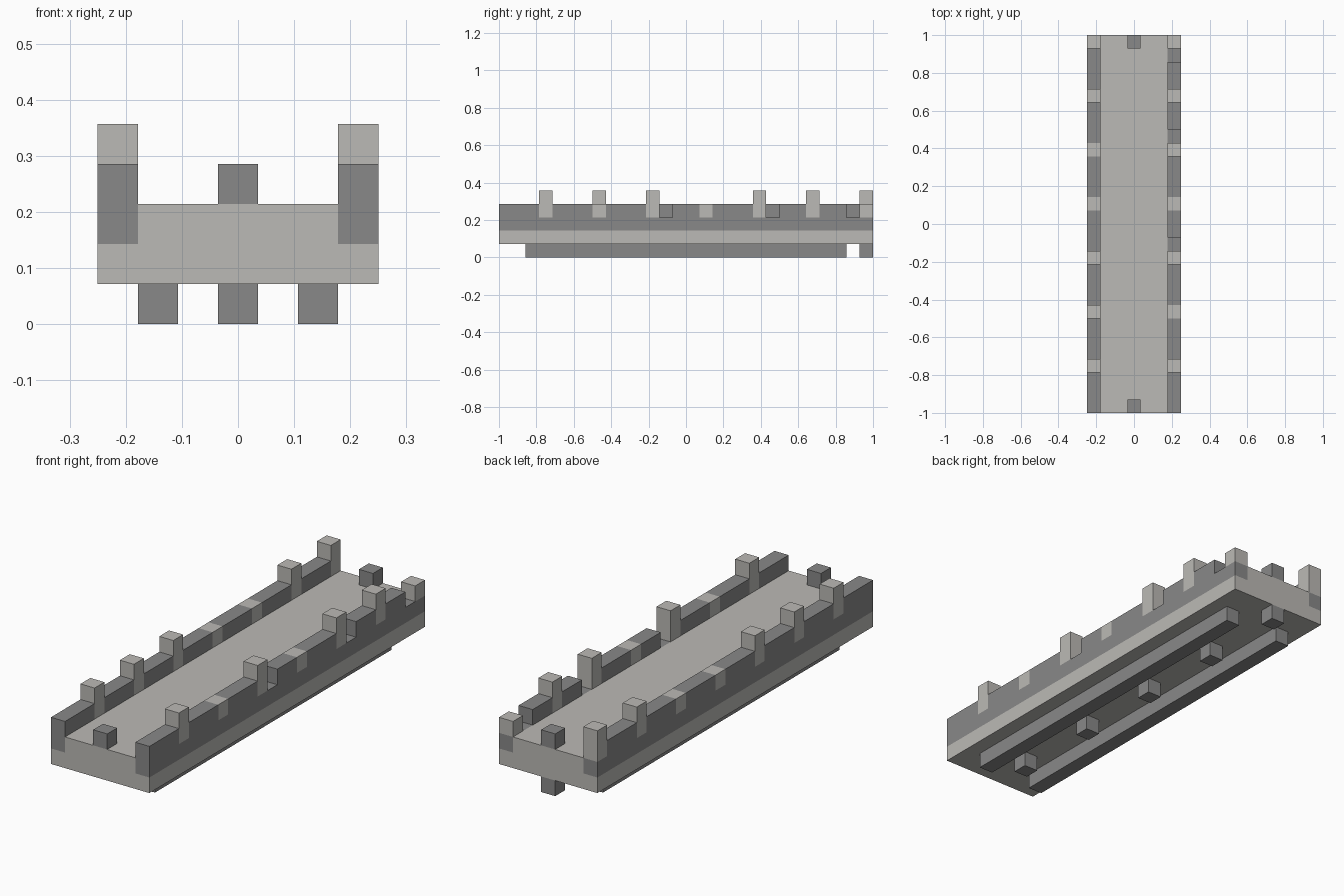
import bpy
import bmesh

U = 1 / 14            # one block
LENGTH, WIDTH = 28, 7  # size in blocks

cube = bpy.data.objects.get("Cube")
if cube:
    bpy.data.objects.remove(cube, do_unlink=True)


def make_material(name, color):
    mat = bpy.data.materials.new(name)
    mat.use_nodes = True
    mat.diffuse_color = color
    mat.node_tree.nodes["Principled BSDF"].inputs["Base Color"].default_value = color
    return mat


light = make_material("light_stone", (0.50, 0.49, 0.465, 1))
dark = make_material("dark_stone", (0.25, 0.25, 0.25, 1))


def place(x, y, z):
    """Block grid to model space."""
    return ((x - WIDTH / 2) * U, (y - LENGTH / 2) * U, z * U)


def prism(name, points, step, mat):
    """Extrude a flat outline of grid points by a grid step."""
    bm = bmesh.new()
    face = bm.faces.new([bm.verts.new(place(*p)) for p in points])
    new = bmesh.ops.extrude_face_region(bm, geom=[face], use_keep_orig=True)
    verts = [g for g in new["geom"] if isinstance(g, bmesh.types.BMVert)]
    bmesh.ops.translate(bm, verts=verts, vec=[s * U for s in step])
    bmesh.ops.recalc_face_normals(bm, faces=bm.faces)
    mesh = bpy.data.meshes.new(name)
    bm.to_mesh(mesh)
    bm.free()
    mesh.materials.append(mat)
    obj = bpy.data.objects.new(name, mesh)
    bpy.context.collection.objects.link(obj)
    return obj


def box(name, x, y, z, mat, length=1, height=1):
    outline = [(x, y, z), (x + 1, y, z), (x + 1, y + length, z), (x, y + length, z)]
    return prism(name, outline, (0, 0, height), mat)


# Deck: a wide slab with a raised middle between the walls
deck = [(0, 1), (7, 1), (7, 2), (6, 2), (6, 3), (1, 3), (1, 2), (0, 2)]
prism("deck", [(x, 0, z) for x, z in deck], (0, LENGTH, 0), light)


def side_wall(side, x, posts, caps, gaps):
    """Dark wall notched for its light posts, flush light caps and open gaps."""
    top = [(0, 4)]
    for y in sorted(posts + caps + gaps):
        for point in ((y, 4), (y, 3), (y + 1, 3), (y + 1, 4)):
            if top[-1] == point:
                top.pop()        # neighbouring notches merge
                continue
            top.append(point)
    if top[-1] == (LENGTH, 4):
        top.pop()                # notch is open at the end
    else:
        top.append((LENGTH, 4))
    # drop any leftover spike between two adjoining notches
    outline = [(0, 2)] + top + [(LENGTH, 2)]
    clean = [p for i, p in enumerate(outline) if i == 0 or p != outline[i - 1]]
    prism(side + "_wall", [(x, y, z) for y, z in clean], (1, 0, 0), dark)
    for y in posts:
        box(side + "_post", x, y, 3, light, height=2)
    for y in caps:
        box(side + "_wall_cap", x, y, 3, light)


side_wall("right", 0, [3, 7, 11, 23, 27], [15, 19], [])
side_wall("left", 6, [3, 11, 19, 23], [7, 15, 27], [12, 20, 26])

# Small blocks at both ends of the deck
box("front_end_block", 3, 0, 3, dark)
box("back_end_block", 3, LENGTH - 1, 3, dark)

# Long runners and a row of pegs underneath
for side, x in (("right", 1), ("left", 5)):
    box(side + "_runner", x, 2, 0, dark, length=24)
for y in range(3, LENGTH, 6):
    box("underside_peg", 3, y, 0, dark)
